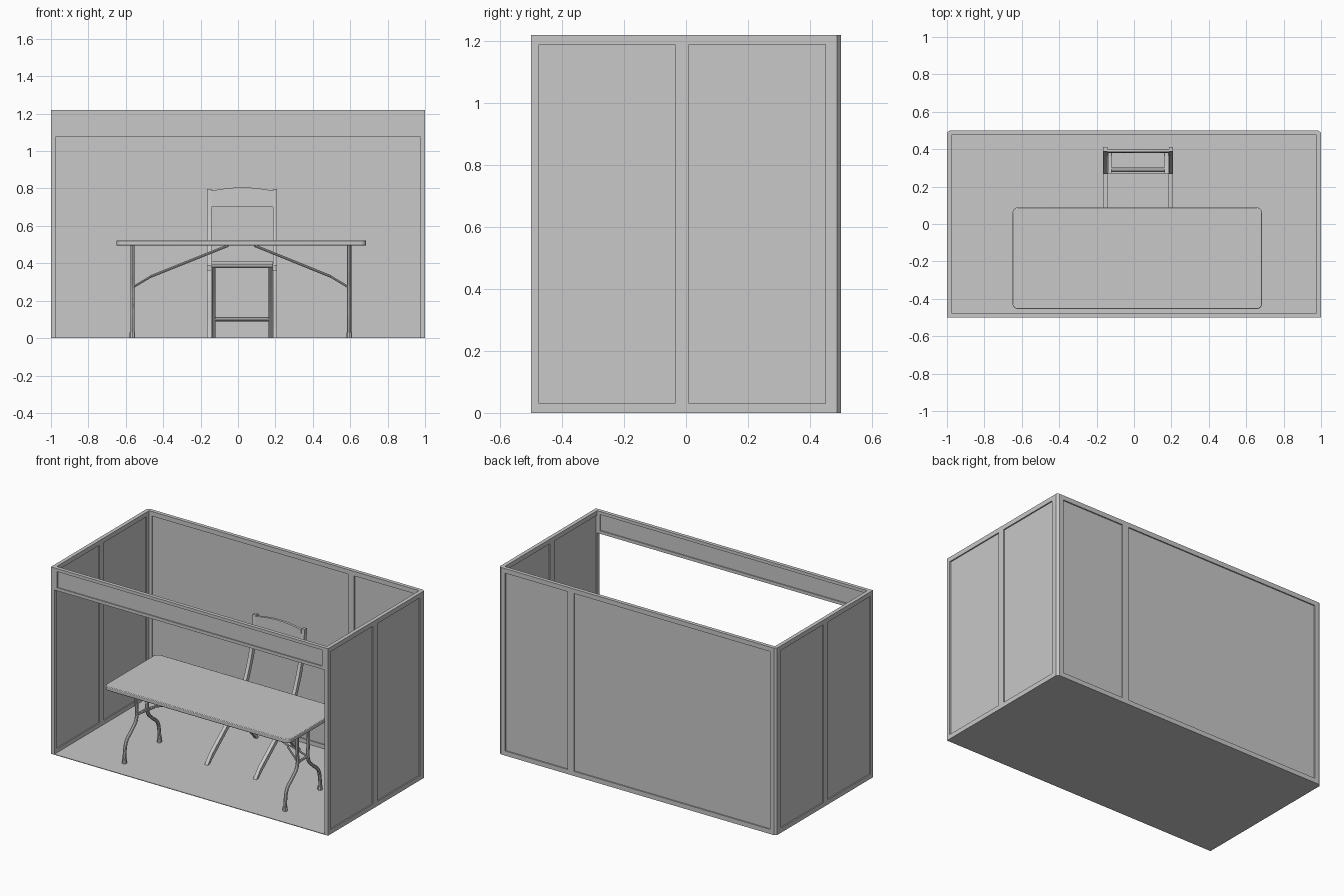
import bpy, bmesh, math
from mathutils import Vector

if "Cube" in bpy.data.objects:
    bpy.data.objects.remove(bpy.data.objects["Cube"])

grey = bpy.data.materials.new("light grey")
grey.diffuse_color = (0.58, 0.58, 0.58, 1)
grey.use_nodes = True
grey.node_tree.nodes["Principled BSDF"].inputs["Base Color"].default_value = grey.diffuse_color


def add_object(name, bm, smooth=False):
    bmesh.ops.recalc_face_normals(bm, faces=bm.faces[:])
    me = bpy.data.meshes.new(name)
    bm.to_mesh(me)
    bm.free()
    me.materials.append(grey)
    ob = bpy.data.objects.new(name, me)
    bpy.context.collection.objects.link(ob)
    if smooth:
        smooth_object(ob)
    return ob


def smooth_object(ob):
    bpy.ops.object.select_all(action='DESELECT')
    ob.select_set(True)
    bpy.context.view_layer.objects.active = ob
    bpy.ops.object.shade_smooth_by_angle(angle=math.radians(35))


def box(name, lo, hi):
    bm = bmesh.new()
    bmesh.ops.create_cube(bm, size=1)
    for v in bm.verts:
        v.co = [l + (c + 0.5) * (h - l) for l, h, c in zip(lo, hi, v.co)]
    return add_object(name, bm)


def prism(name, pts, offset, smooth=False):
    """Extrude a planar outline along an offset."""
    bm = bmesh.new()
    face = bm.faces.new([bm.verts.new(p) for p in pts])
    ext = bmesh.ops.extrude_face_region(bm, geom=[face])
    moved = [g for g in ext['geom'] if isinstance(g, bmesh.types.BMVert)]
    bmesh.ops.translate(bm, verts=moved, vec=offset)
    return add_object(name, bm, smooth)


def wall(name, us, z_cuts, place, depth, panel_depth):
    """Frame with openings in every odd cell, each filled by a thin recessed panel."""
    bm = bmesh.new()
    grid = [[bm.verts.new(place(u, z, depth[0])) for z in z_cuts] for u in us]
    faces = [bm.faces.new((grid[i][j], grid[i + 1][j], grid[i + 1][j + 1], grid[i][j + 1]))
             for i in range(len(us) - 1) for j in range(len(z_cuts) - 1)
             if not (i % 2 and j % 2)]
    ext = bmesh.ops.extrude_face_region(bm, geom=faces)
    moved = [g for g in ext['geom'] if isinstance(g, bmesh.types.BMVert)]
    step = Vector(place(0, 0, depth[1])) - Vector(place(0, 0, depth[0]))
    bmesh.ops.translate(bm, verts=moved, vec=step)
    add_object(name + "_frame", bm)
    for i in range(1, len(us) - 1, 2):
        a = place(us[i], z_cuts[1], panel_depth[0])
        b = place(us[i + 1], z_cuts[2], panel_depth[1])
        box(name + "_panel", [min(p) for p in zip(a, b)], [max(p) for p in zip(a, b)])


def tube(name, pts, r, curved=False):
    cu = bpy.data.curves.new(name, 'CURVE')
    cu.dimensions = '3D'
    cu.bevel_depth, cu.bevel_resolution, cu.use_fill_caps = r, 2, True
    cu.resolution_u = 6
    sp = cu.splines.new('BEZIER')
    sp.bezier_points.add(len(pts) - 1)
    for bp, p in zip(sp.bezier_points, pts):
        bp.co = p
        bp.handle_left_type = bp.handle_right_type = 'AUTO' if curved else 'VECTOR'
    if not curved:
        cu.resolution_u = 1
    ob = bpy.data.objects.new(name, cu)
    bpy.context.collection.objects.link(ob)
    bpy.ops.object.select_all(action='DESELECT')
    ob.select_set(True)
    bpy.context.view_layer.objects.active = ob
    bpy.ops.object.convert(target='MESH')
    ob = bpy.context.object
    ob.data.materials.clear()
    ob.data.materials.append(grey)
    smooth_object(ob)


def strip(name, path, width, x0, x1):
    """Flat bar following a path of (y, z) points, extruded across x."""
    left, right = [], []
    for i, p in enumerate(path):
        a, b = path[max(i - 1, 0)], path[min(i + 1, len(path) - 1)]
        d = Vector((b[0] - a[0], b[1] - a[1])).normalized() * width / 2
        # level cut at the floor
        dz = 0 if p[1] < 0.01 else d.x
        left.append((x0, p[0] - d.y, p[1] + dz))
        right.append((x0, p[0] + d.y, p[1] - dz))
    prism(name, left + right[::-1], (x1 - x0, 0, 0), True)


# booth: floor, three panelled walls and a header
H = 1.22
box("floor", (-0.975, -0.5, 0), (0.975, 0.476, 0.004))
for s in (-1, 1):
    wall("side_wall", [-0.5, -0.475, -0.035, 0.01, 0.45, 0.476], [0, 0.03, 1.19, H],
         lambda u, z, d, s=s: (s * d, u, z), (0.975, 1.0), (0.982, 0.992))
wall("back_wall", [-0.975, -0.955, 0.46, 0.505, 0.955, 0.975], [0, 0.03, 1.19, H],
     lambda u, z, d: (u, d, z), (0.476, 0.5), (0.483, 0.492))
wall("header", [-0.975, -0.955, 0.955, 0.975], [1.075, 1.095, 1.2, H],
     lambda u, z, d: (u, d, z), (-0.5, -0.476), (-0.493, -0.483))
for s in (-1, 1):
    prism("corner_post", [(s * 0.975, 0.476, 0), (s, 0.476, 0), (s, 0.488, 0),
                          (s * 0.985, 0.5, 0), (s * 0.975, 0.5, 0)], (0, 0, H))

# table top with rounded corners
TX, TY = 0.0175, -0.183
outline = []
for cx, cy, start in ((1, 1, 0), (-1, 1, 90), (-1, -1, 180), (1, -1, 270)):
    for k in range(5):
        a = math.radians(start + k * 22.5)
        outline.append((TX + cx * 0.6375 + 0.03 * math.cos(a),
                        TY + cy * 0.242 + 0.03 * math.sin(a), 0.495))
top = prism("table_top", outline, (0, 0, 0.027), True)
bev = top.modifiers.new("soft_edge", 'BEVEL')
bev.width, bev.segments = 0.004, 2

# table legs, crossbars and folding braces
for s, lx in ((-1, -0.565), (1, 0.595)):
    for t in (-1, 1):
        leg = [(0.06, 0.495), (0.058, 0.36), (0.06, 0.24), (0.105, 0.19),
               (0.16, 0.14), (0.178, 0.07), (0.18, 0.005)]
        tube("table_leg", [(lx, TY + t * o, z) for o, z in leg], 0.011, True)
        tube("table_foot", [(lx, TY + t * 0.18, 0.001), (lx, TY + t * 0.18, 0.03)], 0.015)
        tube("brace_fork", [(lx, TY + t * 0.05, 0.27), (lx - s * 0.1, TY + t * 0.012, 0.33)], 0.006)
    for z in (0.27, 0.484):
        tube("table_crossbar", [(lx, TY - 0.06, z), (lx, TY + 0.06, z)], 0.008)
    tube("brace", [(lx - s * 0.1, TY, 0.33), (TX + s * 0.07, TY, 0.495)], 0.007)

# folding chair: long curved rails from the front floor up to the backrest
CX = 0.022
rail = [(-0.1, 0.004), (-0.055, 0.05), (0.02, 0.11), (0.12, 0.19), (0.2, 0.265), (0.265, 0.34),
        (0.31, 0.42), (0.345, 0.51), (0.372, 0.6), (0.395, 0.72), (0.4, 0.795)]
brace_leg = [(0.0, 0.39), (0.13, 0.27), (0.26, 0.14), (0.345, 0.045), (0.375, 0.004)]
for s in (-1, 1):
    strip("chair_rail", rail, 0.026, CX + s * 0.187, CX + s * 0.164)
    strip("chair_rear_leg", brace_leg, 0.024, CX + s * 0.162, CX + s * 0.142)
    box("seat_bracket", (CX + s * 0.175 - 0.012, 0.0, 0.362),
        (CX + s * 0.175 + 0.012, 0.27, 0.39))
tube("chair_crossbar", [(CX - 0.145, 0.29, 0.102), (CX + 0.145, 0.29, 0.102)], 0.012)
tube("chair_front_crossbar", [(CX - 0.165, 0.0, 0.385), (CX + 0.165, 0.0, 0.385)], 0.01)
box("seat", (CX - 0.163, -0.02, 0.392), (CX + 0.163, 0.272, 0.412))

# backrest with an arched top edge
arch = [(CX - 0.165 + 0.33 * k / 10, 0.385, 0.788 + 0.018 * math.sin(math.pi * k / 10))
        for k in range(11)]
prism("backrest", arch + [(CX + 0.165, 0.38, 0.7), (CX - 0.165, 0.38, 0.7)],
      (0, 0.016, 0), True)
